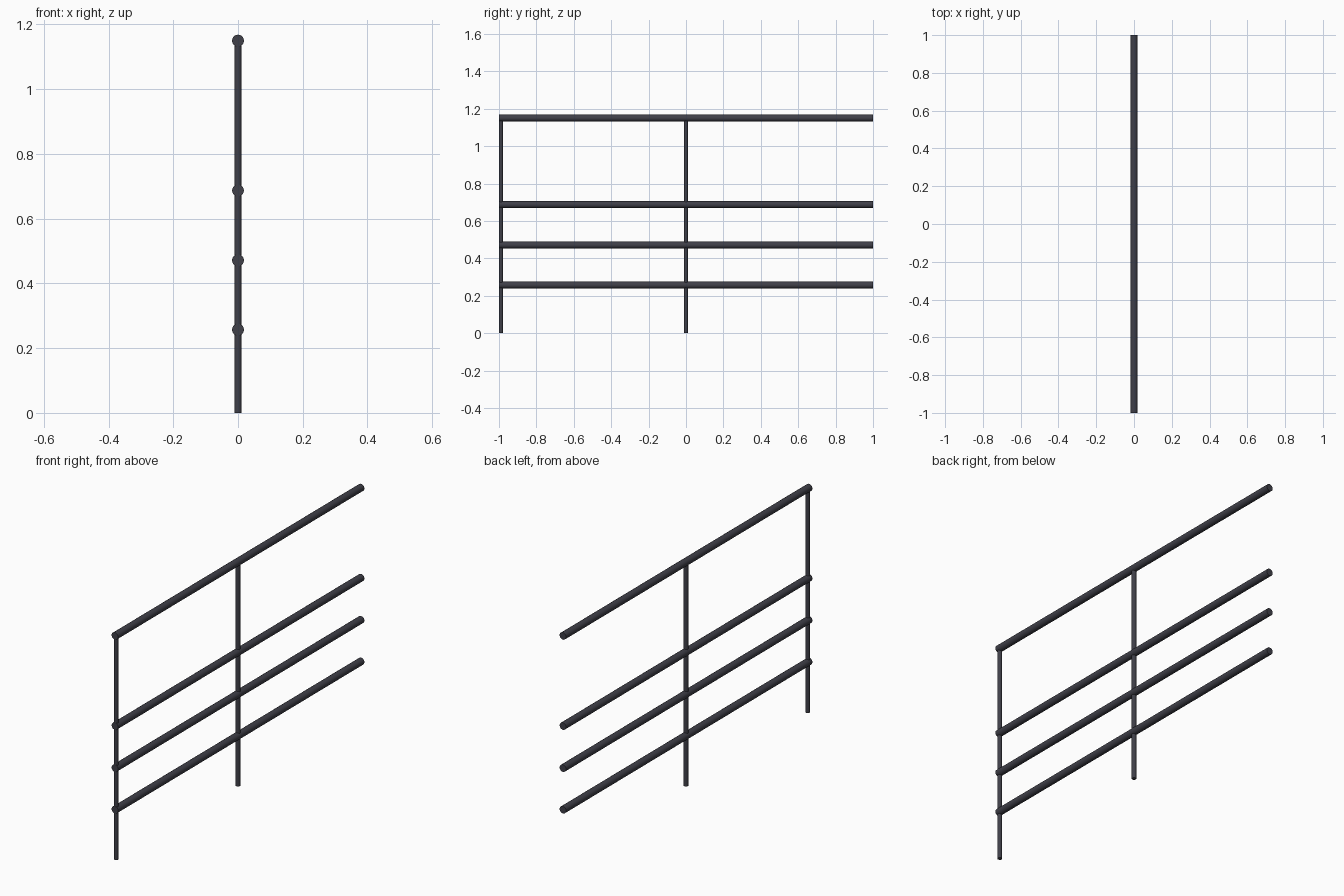
import bpy
import math

cube = bpy.data.objects.get("Cube")
if cube:
    bpy.data.objects.remove(cube, do_unlink=True)

# Dark painted metal
metal = bpy.data.materials.new("dark_metal")
metal.use_nodes = True
colour = (0.05, 0.05, 0.065, 1)
metal.diffuse_color = colour
metal.node_tree.nodes["Principled BSDF"].inputs["Base Color"].default_value = colour

RAIL_R, POST_R = 0.0185, 0.011
TOP_Z = 1.15


def tube(name, radius, length, location, lying=False):
    """Round bar, upright or lying along y."""
    turn = (math.pi / 2, 0, 0) if lying else (0, 0, 0)
    bpy.ops.mesh.primitive_cylinder_add(
        vertices=16, radius=radius, depth=length, location=location, rotation=turn)
    bar = bpy.context.object
    bar.name = name
    bar.data.materials.append(metal)
    bpy.ops.object.shade_smooth_by_angle(angle=math.radians(40))


# Handrail and the three lower rails
for name, z in (("handrail", TOP_Z), ("upper_rail", 0.687),
                ("middle_rail", 0.471), ("lower_rail", 0.257)):
    tube(name, RAIL_R, 2, (0, 0, z), lying=True)

# Posts: one at the front end, one in the middle; the back end is open
for name, y in (("front_post", POST_R - 1), ("middle_post", 0)):
    tube(name, POST_R, TOP_Z, (0, y, TOP_Z / 2))
